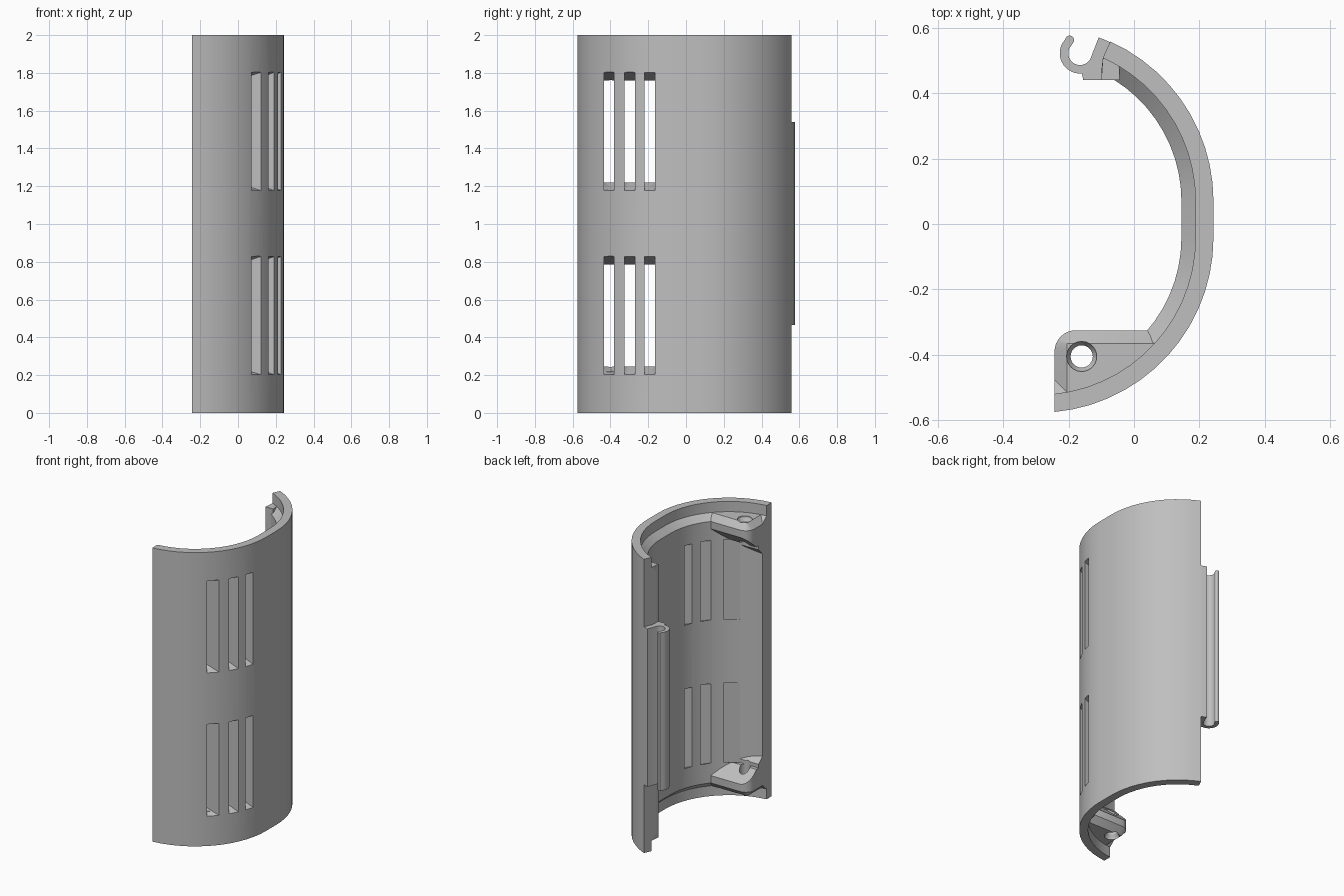
import bpy, bmesh
from math import sin, cos, acos, sqrt, pi, radians

cube = bpy.data.objects.get("Cube")
if cube:
    bpy.data.objects.remove(cube, do_unlink=True)

H = 2.0                       # height
R, CX = 0.535, -0.292         # outer radius and arc centre
LOW_Y, HIGH_Y = -0.042, 0.07  # arc centres either side of the flat strip
LIP, WALL = 0.055, 0.098      # thickness at the rims and between them
FRONT_X = -0.243              # flat front end of the shell

grey = bpy.data.materials.new("plain grey plastic")
grey.use_nodes = True
colour = (0.52, 0.52, 0.52, 1)
grey.diffuse_color = colour
grey.node_tree.nodes["Principled BSDF"].inputs["Base Color"].default_value = colour


def loft(name, loops):
    """Join equal loops of points into a solid."""
    bm = bmesh.new()
    rows = [[bm.verts.new(p) for p in loop] for loop in loops]
    n = len(rows[0])
    for a, b in zip(rows, rows[1:]):
        for i in range(n):
            j = (i + 1) % n
            bm.faces.new((a[i], a[j], b[j], b[i]))
    bm.faces.new(rows[0])
    bm.faces.new(rows[-1])
    bmesh.ops.recalc_face_normals(bm, faces=bm.faces)
    mesh = bpy.data.meshes.new(name)
    bm.to_mesh(mesh)
    bm.free()
    mesh.materials.append(grey)
    obj = bpy.data.objects.new(name, mesh)
    bpy.context.collection.objects.link(obj)
    return obj


def prism(name, outline, z0, z1):
    return loft(name, [[(x, y, z) for x, y in outline] for z in (z0, z1)])


def cut(obj, cutters):
    for c in cutters:
        m = obj.modifiers.new("cut", "BOOLEAN")
        m.object, m.solver = c, "EXACT"
        c.hide_render = True
    bpy.context.view_layer.objects.active = obj
    for m in list(obj.modifiers):
        bpy.ops.object.modifier_apply(modifier=m.name)


def smooth(obj):
    bpy.ops.object.select_all(action="DESELECT")
    obj.select_set(True)
    bpy.context.view_layer.objects.active = obj
    bpy.ops.object.shade_smooth_by_angle(angle=radians(25))


def arc(cx, cy, r, a0, a1, n):
    steps = [radians(a0 + (a1 - a0) * i / n) for i in range(n + 1)]
    return [(cx + r * cos(a), cy + r * sin(a)) for a in steps]


def wall_arcs(depth):
    """Plan curve of the shell at a depth below its outer skin."""
    r = R - depth
    start = -acos((FRONT_X - CX) / r) * 180 / pi
    end = 65.8 if depth < WALL else 64
    return arc(CX, LOW_Y, r, start, 0, 14) + arc(CX, HIGH_Y, r, 0, end, 11)


# Curved shell: thin lip at each rim, thick wall with bevelled edges between
half = [(0, H), (LIP, H), (LIP, 1.93), (WALL, 1.89)]
profile = half + [(d, H - z) for d, z in reversed(half)]
curves = [wall_arcs(d) for d, z in profile]
shell = loft("curved_shell", [[(*c[i], z) for c, (d, z) in zip(curves, profile)]
                              for i in range(len(curves[0]))])


# Vent slots, taller on the outside than on the inside
def slot_x(y, t):
    outer, inner = [CX + sqrt((R - d) ** 2 - (y - LOW_Y) ** 2) for d in (0, WALL)]
    return outer + (inner - outer) * t


slots = []
for mid in (0.515, 1.49):
    for y0 in (-0.435, -0.325, -0.22):
        y1 = y0 + 0.055
        loops = []
        for t in (-0.3, 1, 2.5):
            hz = 0.313 - 0.043 * min(t, 1)
            loops.append([(slot_x(y, t), y, mid + s * hz)
                          for y, s in ((y0, -1), (y1, -1), (y1, 1), (y0, 1))])
        slots.append(loft("slot_cutter", loops))
cut(shell, slots)
smooth(shell)

# Screw bosses: bevelled rim side, sloping back into the wall on the other
outline = arc(CX, LOW_Y, R - 0.04, -82, -38, 14)
outline += [(0.05, -0.325)] + arc(-0.178, -0.39, 0.065, 90, 180, 8)
outline += [(FRONT_X, LOW_Y - 0.493)]
for name, flip in (("top_boss", False), ("bottom_boss", True)):
    def place(x, y, z):
        return (x, y, H - z if flip else z)
    boss = loft(name, [
        [place(x, y, 1.84 + min(0, y + 0.325)) for x, y in outline],
        [place(x, y, 1.89) for x, y in outline],
        [place(max(x, -0.205), min(y, -0.365), 1.93) for x, y in outline]])
    hole = loft("hole_cutter", [
        [place(x, y, z) for x, y in arc(-0.16, -0.405, r, 0, 345, 23)]
        for r, z in ((0.034, 1.5), (0.034, 1.9), (0.046, 1.92), (0.046, 2.1))])
    cut(boss, [hole] + slots)
    bpy.data.objects.remove(hole, do_unlink=True)
    smooth(boss)
for slot in slots:
    bpy.data.objects.remove(slot, do_unlink=True)

# Squared block that finishes the rear end of the thick wall
prism("rear_end_block", [(-0.0955, 0.505), (-0.1, 0.44), (-0.045, 0.44),
                         (-0.045, 0.478), (-0.06, 0.51)], 0.07, 1.93)

# Hinge hook
hook = [(-0.155, 0.44), (-0.05, 0.44), (0.0, 0.47), (-0.02, 0.51)]
hook += arc(CX, HIGH_Y, R - 0.002, 65, 69.8, 3)
hook += arc(-0.165, 0.522, 0.036, -30, -205, 14)
hook += arc(-0.197, 0.562, 0.014, -20, 130, 6)
hook += arc(-0.165, 0.522, 0.062, 140, 275, 14)
smooth(prism("hinge_hook", hook, 0.465, 1.54))
